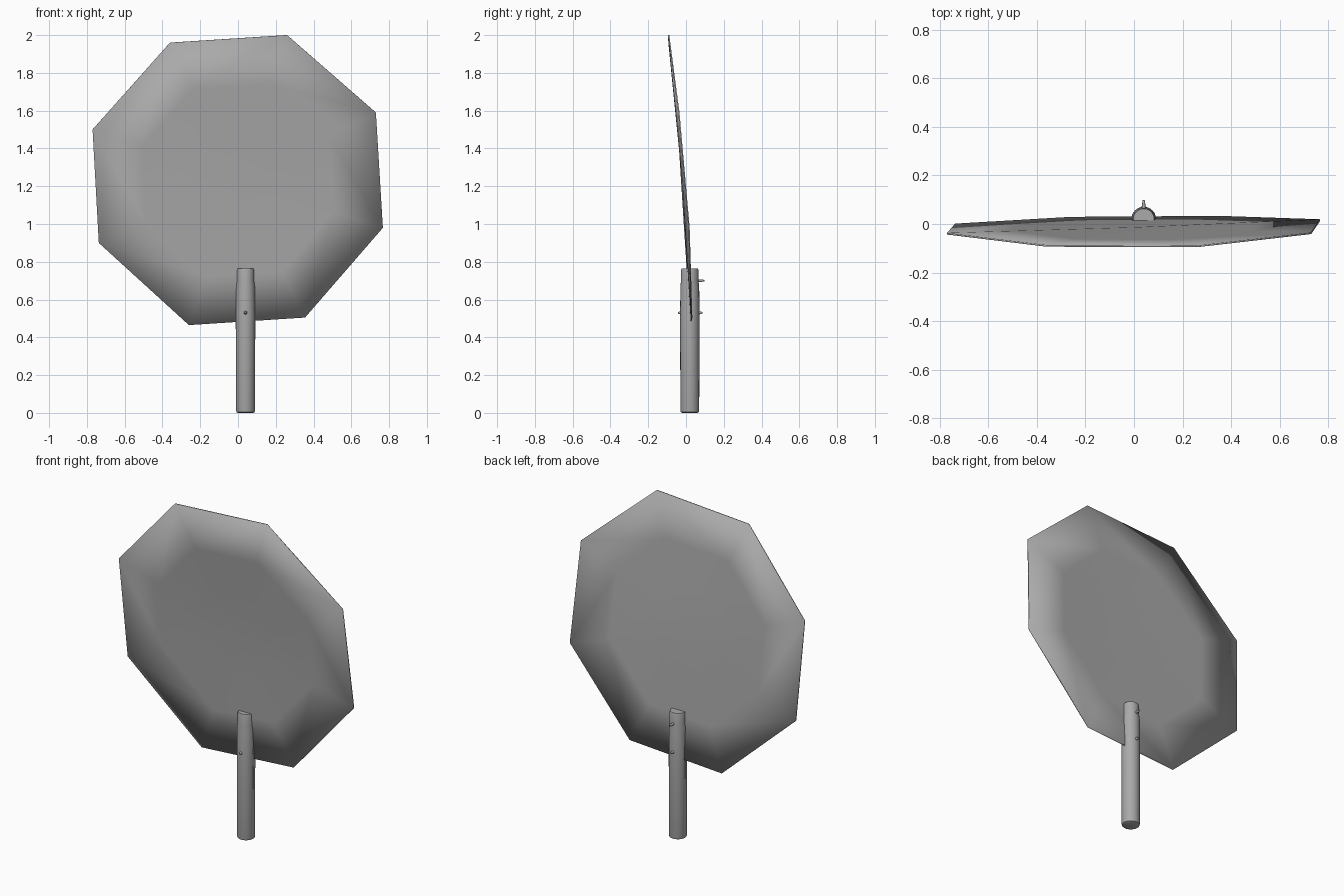
import bpy, bmesh, math
from mathutils import Vector

if "Cube" in bpy.data.objects:
    bpy.data.objects.remove(bpy.data.objects["Cube"])

grey = bpy.data.materials.new("plain grey")
grey.use_nodes = True
colour = (0.40, 0.40, 0.40, 1)
grey.diffuse_color = colour
grey.node_tree.nodes["Principled BSDF"].inputs["Base Color"].default_value = colour


def finish(name, bm, angle=40):
    bmesh.ops.recalc_face_normals(bm, faces=bm.faces[:])
    mesh = bpy.data.meshes.new(name)
    bm.to_mesh(mesh)
    bm.free()
    mesh.materials.append(grey)
    obj = bpy.data.objects.new(name, mesh)
    bpy.context.collection.objects.link(obj)
    bpy.ops.object.select_all(action='DESELECT')
    obj.select_set(True)
    bpy.context.view_layer.objects.active = obj
    bpy.ops.object.shade_smooth_by_angle(angle=math.radians(angle))
    return obj


def lathe(name, profile, centre, axis='Z', sides=24):
    """Closed round solid from (radius, distance along axis) pairs."""
    bm = bmesh.new()
    rings = []
    for r, h in profile:
        ring = []
        for i in range(sides):
            a = math.tau * i / sides
            u, v = r * math.cos(a), r * math.sin(a)
            p = (u, v, h) if axis == 'Z' else (u, h, v)
            ring.append(bm.verts.new(Vector(p) + Vector(centre)))
        rings.append(ring)
    for a, b in zip(rings, rings[1:]):
        for i in range(sides):
            j = (i + 1) % sides
            bm.faces.new((a[i], a[j], b[j], b[i]))
    bm.faces.new(rings[0])
    bm.faces.new(rings[-1])
    return finish(name, bm)


# Eight-sided leaning panel, slightly dished, fanned out from its middle
corners = [(-0.36, -0.09, 1.96), (0.26, -0.092, 2.0), (0.73, -0.038, 1.59),
           (0.767, 0.016, 0.98), (0.355, 0.03, 0.505), (-0.26, 0.026, 0.465),
           (-0.737, -0.002, 0.9), (-0.77, -0.04, 1.5)]
middle = Vector((0, -0.017, 1.23))
bm = bmesh.new()
hub = bm.verts.new(middle)
rings = [[bm.verts.new(middle.lerp(Vector(c), t)) for c in corners]
         for t in (0.33, 0.66, 1)]
for i in range(8):
    j = (i + 1) % 8
    bm.faces.new((hub, rings[0][i], rings[0][j]))
    for a, b in zip(rings, rings[1:]):
        bm.faces.new((a[i], b[i], b[j], a[j]))
panel = finish("panel", bm)
thick = panel.modifiers.new("thickness", 'SOLIDIFY')
thick.thickness = 0.007
thick.offset = 0

# Round handle with softened foot and narrower upper end
grip = (0.04, 0.02, 0)
lathe("handle", [(0.04, 0), (0.048, 0.004), (0.05, 0.012), (0.051, 0.5),
                 (0.05, 0.67), (0.046, 0.7), (0.046, 0.755), (0.043, 0.765)], grip)

# Small pins through the handle
lathe("upper_pin", [(0.007, 0.02), (0.007, 0.06), (0.004, 0.078)],
      (0.04, 0.02, 0.70), 'Y', 10)
lathe("lower_pin", [(0.004, -0.062), (0.009, -0.05), (0.009, 0.05), (0.004, 0.068)],
      (0.04, 0.02, 0.53), 'Y', 10)

# Thin tongue of the panel held in the handle slot
bm = bmesh.new()
bmesh.ops.create_cube(bm, size=1)
for v in bm.verts:
    low = v.co.z < 0
    v.co = (0.04 + v.co.x * (0.1 if low else 0.106),
            0.02 + v.co.y * 0.006, 0.26 if low else 0.55)
finish("panel_tongue", bm)
